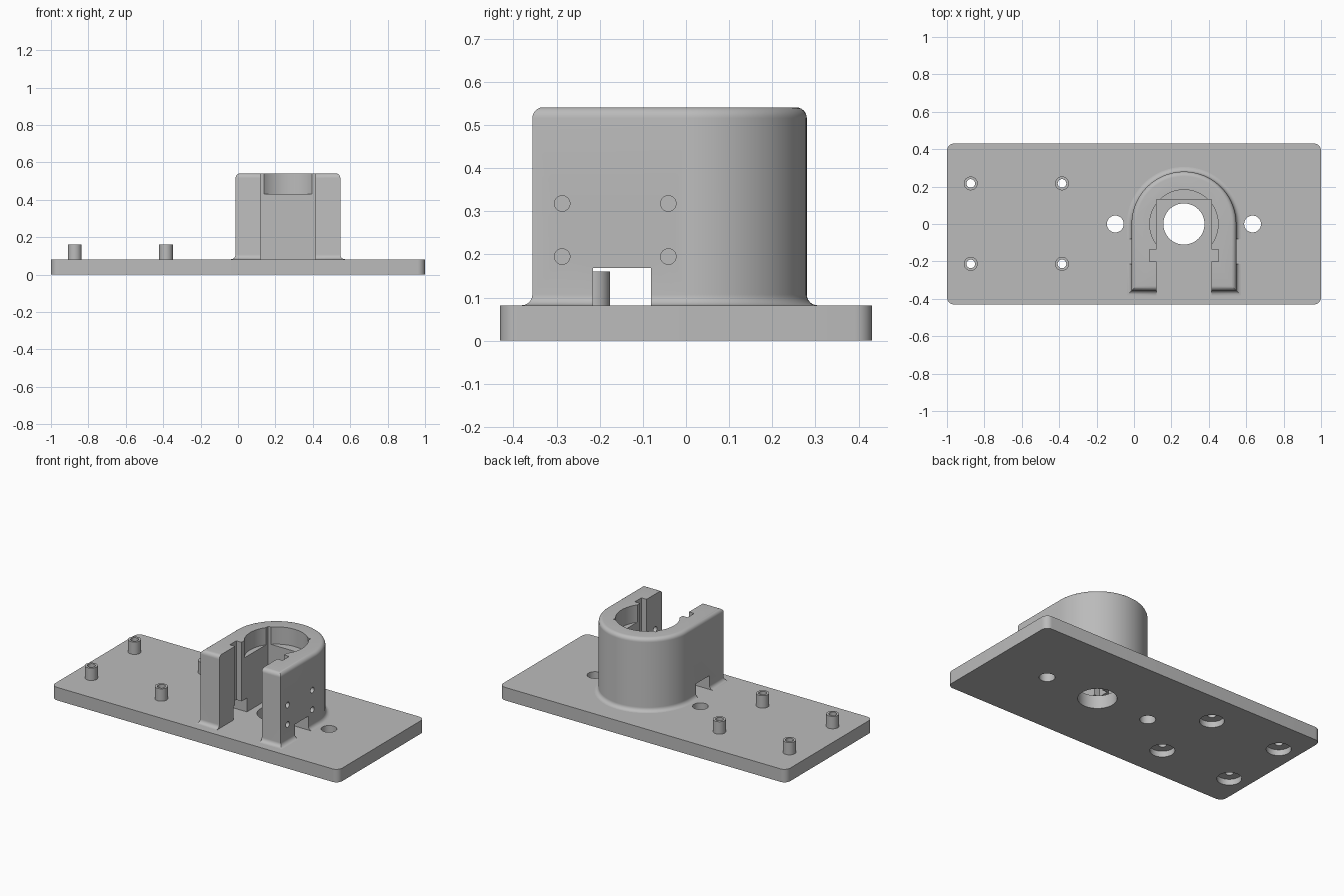
import bpy, bmesh, math

if "Cube" in bpy.data.objects:
    bpy.data.objects.remove(bpy.data.objects["Cube"], do_unlink=True)

grey = bpy.data.materials.new("plain grey")
grey.use_nodes = True
grey.diffuse_color = (0.5, 0.5, 0.5, 1)
grey.node_tree.nodes["Principled BSDF"].inputs["Base Color"].default_value = (0.5, 0.5, 0.5, 1)

PLATE_TOP, TOP = 0.082, 0.541
CX, RADIUS, FRONT = 0.267, 0.28, 0.356   # housing centre, outer radius, front reach
FILLET = 0.025


def make(name, bm):
    bmesh.ops.recalc_face_normals(bm, faces=bm.faces)
    mesh = bpy.data.meshes.new(name)
    bm.to_mesh(mesh)
    bm.free()
    mesh.materials.append(grey)
    ob = bpy.data.objects.new(name, mesh)
    bpy.context.collection.objects.link(ob)
    return ob


def box(name, x, y, z):
    bm = bmesh.new()
    bmesh.ops.create_cube(bm, size=1)
    for v in bm.verts:
        v.co = [lo + (c + 0.5) * (hi - lo) for c, (lo, hi) in zip(v.co, (x, y, z))]
    return make(name, bm)


def cylinder(name, x, y, radius, z0, z1, sides=48):
    bm = bmesh.new()
    bmesh.ops.create_cone(bm, cap_ends=True, segments=sides, radius1=radius,
                          radius2=radius, depth=z1 - z0)
    bmesh.ops.translate(bm, verts=bm.verts, vec=(x, y, (z0 + z1) / 2))
    return make(name, bm)


def cut(ob, cutter):
    """Subtract the cutter and throw it away."""
    cutter.hide_render = True
    mod = ob.modifiers.new("cut", 'BOOLEAN')
    mod.operation, mod.solver, mod.object = 'DIFFERENCE', 'EXACT', cutter
    bpy.context.view_layer.objects.active = ob
    bpy.ops.object.modifier_apply(modifier=mod.name)
    bpy.data.objects.remove(cutter, do_unlink=True)


def smooth(ob):
    bpy.ops.object.select_all(action='DESELECT')
    ob.select_set(True)
    bpy.context.view_layer.objects.active = ob
    bpy.ops.object.shade_smooth_by_angle(angle=math.radians(30))


# Base plate with rounded vertical corners
plate = box("base_plate", (-1, 1), (-0.431, 0.431), (0, PLATE_TOP))
bm = bmesh.new()
bm.from_mesh(plate.data)
upright = [e for e in bm.edges if abs(e.verts[0].co.z - e.verts[1].co.z) > 0.01]
bmesh.ops.bevel(bm, geom=upright, offset=0.04, segments=8, profile=0.5, affect='EDGES')
bm.to_mesh(plate.data)
bm.free()

# Shaft hole and two mounting holes
cut(plate, cylinder("shaft_cutter", CX, 0, 0.11, -0.1, 0.2, 64))
for side in (-1, 1):
    cut(plate, cylinder("mount_cutter", CX + side * 0.367, 0, 0.045, -0.1, 0.2))

# Hollow standoffs, with recesses under the plate
for x in (-0.873, -0.385):
    for y in (-0.213, 0.217):
        post = cylinder("standoff", x, y, 0.037, PLATE_TOP, 0.16)
        cut(post, cylinder("bore_cutter", x, y, 0.023, 0, 0.3, 32))
        smooth(post)
        cut(plate, cylinder("bore_cutter", x, y, 0.023, -0.1, 0.2, 32))
        cut(plate, cylinder("recess_cutter", x, y, 0.07, -0.1, 0.037))
smooth(plate)


# Housing: U-shaped outline lofted through a flared foot and a rounded rim
def outline(offset, z):
    r = RADIUS + offset
    arc = [(CX + r * math.cos(math.pi * i / 48), r * math.sin(math.pi * i / 48), z)
           for i in range(49)]
    y = -FRONT - offset
    return arc + [(CX - r, y, z), (CX + r, y, z)]


steps = [math.pi / 2 * i / 6 for i in range(7)]
profile = [(FILLET * (1 - math.sin(a)), PLATE_TOP + FILLET * (1 - math.cos(a))) for a in steps]
profile += [(FILLET * (math.cos(a) - 1), TOP + FILLET * (math.sin(a) - 1)) for a in steps]
bm = bmesh.new()
rings = [[bm.verts.new(p) for p in outline(o, z)] for o, z in profile]
for low, high in zip(rings, rings[1:]):
    for i in range(len(low)):
        j = (i + 1) % len(low)
        bm.faces.new((low[i], low[j], high[j], high[i]))
bm.faces.new(rings[0])
bm.faces.new(rings[-1])
housing = make("motor_housing", bm)

# Square motor bay open to the front, round seat above it
cut(housing, box("bay_cutter", (CX - 0.148, CX + 0.148), (-0.6, 0.13), (0, 0.8)))
cut(housing, cylinder("seat_cutter", CX, 0, 0.183, 0.432, 0.8, 96))

# Upright grooves in both inner walls, cable window through both walls
cut(housing, box("groove_cutter", (CX - 0.184, CX + 0.184), (-0.2, -0.135), (0, 0.8)))
cut(housing, box("window_cutter", (-0.3, 0.9), (-0.215, -0.081), (0, 0.169)))

# Four screw holes through the left wall
for y in (-0.287, -0.041):
    for z in (0.195, 0.318):
        drill = cylinder("screw_cutter", 0, 0, 0.018, -0.15, 0.15, 32)
        drill.rotation_euler = (0, math.pi / 2, 0)
        drill.location = (0.5, y, z)
        bpy.context.view_layer.update()
        cut(housing, drill)
smooth(housing)
